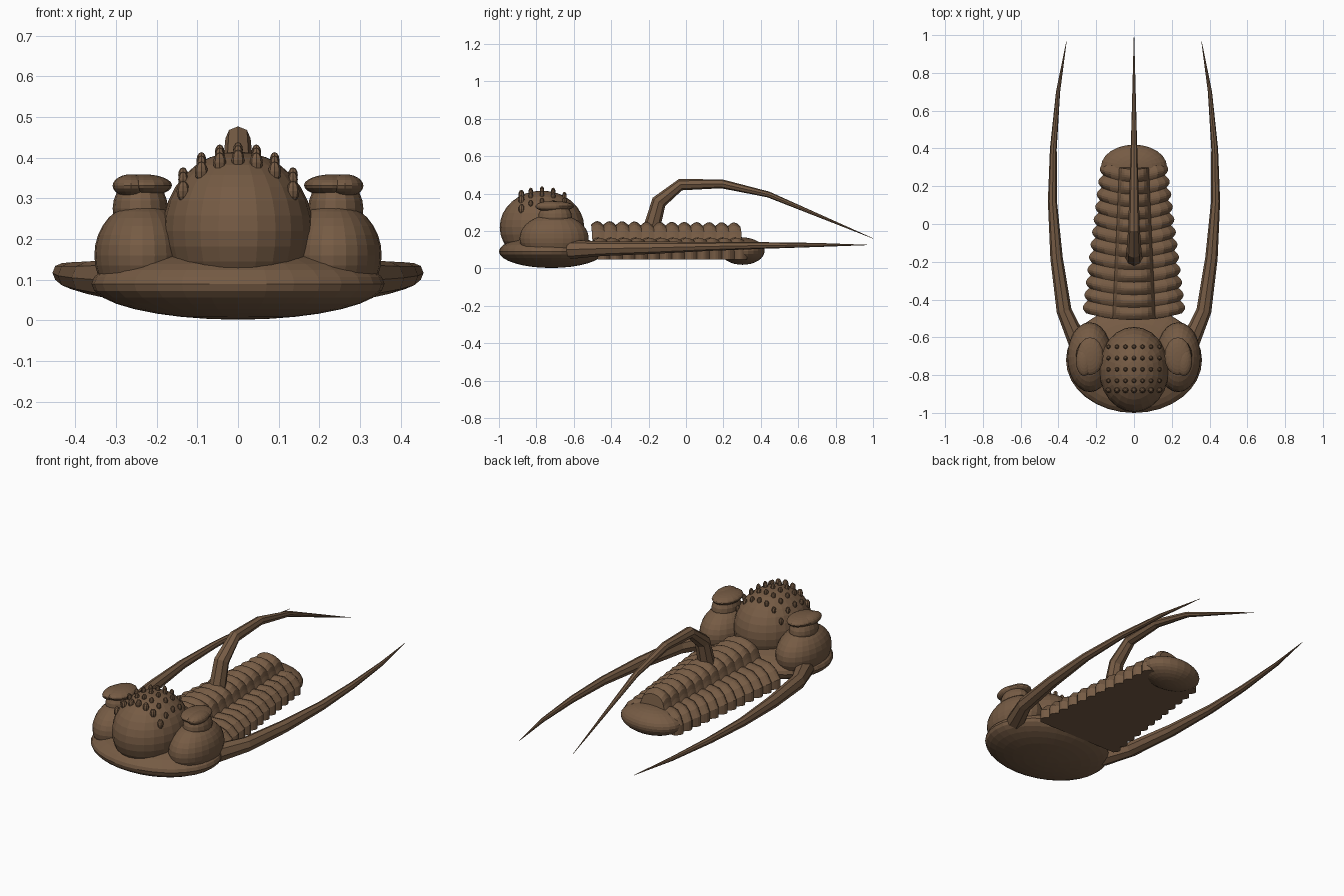
import bpy, bmesh, math
from mathutils import Vector, Matrix

if "Cube" in bpy.data.objects:
    bpy.data.objects.remove(bpy.data.objects["Cube"])

shell = bpy.data.materials.new("brown shell")
shell.diffuse_color = (0.18, 0.105, 0.058, 1)
shell.use_nodes = True
shell.node_tree.nodes["Principled BSDF"].inputs["Base Color"].default_value = shell.diffuse_color


def finish(bm, name):
    bmesh.ops.recalc_face_normals(bm, faces=bm.faces)
    me = bpy.data.meshes.new(name)
    bm.to_mesh(me)
    bm.free()
    me.materials.append(shell)
    ob = bpy.data.objects.new(name, me)
    bpy.context.collection.objects.link(ob)
    return ob


def add_ball(bm, c, r, seg=24, rings=16):
    m = Matrix.Translation(c) @ Matrix.Diagonal((*r, 1))
    bmesh.ops.create_uvsphere(bm, u_segments=seg, v_segments=rings, radius=1, matrix=m)


def ball(name, c, r, seg=24, rings=16):
    bm = bmesh.new()
    add_ball(bm, c, r, seg, rings)
    return finish(bm, name)


def spine(name, path, sides=8):
    """Tapered tube through (x, y, z, radius) points."""
    bm = bmesh.new()
    pts = [Vector(p[:3]) for p in path]
    loops = []
    for i, p in enumerate(pts):
        t = (pts[min(i + 1, len(pts) - 1)] - pts[max(i - 1, 0)]).normalized()
        a = t.cross(Vector((0, 0, 1))).normalized()
        b = a.cross(t)
        loops.append([bm.verts.new(p + path[i][3] * (math.cos(k * math.tau / sides) * a
                      + math.sin(k * math.tau / sides) * b)) for k in range(sides)])
    for l0, l1 in zip(loops, loops[1:]):
        for k in range(sides):
            j = (k + 1) % sides
            bm.faces.new((l0[k], l0[j], l1[j], l1[k]))
    bm.faces.new(loops[0])
    bm.faces.new(loops[-1])
    return finish(bm, name)


# head shield and central dome
ball("head_shield", (0, -0.72, 0.09), (0.36, 0.28, 0.088), 32, 16)
GC, GR = Vector((0, -0.77, 0.22)), Vector((0.185, 0.226, 0.195))
ball("head_dome", GC, GR)

# rows of bumps on the dome
bm = bmesh.new()
for row, y in enumerate((-0.88, -0.83, -0.77, -0.71, -0.65)):
    for k in range(-3, 4):
        x = k * 0.045
        h = 1 - (x / GR.x) ** 2 - ((y - GC.y) / GR.y) ** 2
        if h > 0:
            r = 0.016 if row == 0 else 0.012
            add_ball(bm, (x, y, GC.z + GR.z * math.sqrt(h) + 0.004), (r, r, r * 1.6), 8, 6)
finish(bm, "dome_bumps")

for side, s in (("left", -1), ("right", 1)):
    # cheeks, eye stalks, eyes
    ball(side + "_cheek", (s * 0.235, -0.705, 0.16), (0.118, 0.185, 0.13))
    ball(side + "_eye_stalk", (s * 0.24, -0.70, 0.275), (0.068, 0.09, 0.075), 16, 12)
    ball(side + "_eye_cap", (s * 0.232, -0.70, 0.332), (0.07, 0.1, 0.027), 16, 12)
    ball(side + "_eye", (s * 0.263, -0.725, 0.331), (0.045, 0.08, 0.028), 16, 12)
    # long cheek spines
    spine(side + "_cheek_spine", [
        (s * 0.30, -0.62, 0.10, 0.05), (s * 0.37, -0.46, 0.105, 0.04),
        (s * 0.41, -0.18, 0.11, 0.033), (s * 0.432, 0.12, 0.117, 0.024),
        (s * 0.427, 0.4, 0.122, 0.018), (s * 0.402, 0.7, 0.125, 0.011),
        (s * 0.357, 0.97, 0.125, 0.001)])

# ribbed body: cross-sections swept along y
N, SUB, Y0, Y1 = 12, 6, -0.508, 0.29
bm = bmesh.new()
loops = []
for i in range(N * SUB + 1):
    t = i / (N * SUB)
    bump = math.sin(math.pi * ((i / SUB) % 1))
    y = Y0 + (Y1 - Y0) * t
    w = 0.253 + (0.155 - 0.253) * t + 0.022 * bump
    a = 0.105 - 0.035 * t
    top = 0.233 - 0.008 * t + 0.02 * bump
    base = 0.155 + 0.012 * bump
    half = [(a * math.sin(q), base + (top - base) * math.cos(q) ** 0.7)
            for q in (0, 0.4, 0.8, 1.15, 1.45)]
    half += [(a + 0.008, base - 0.003), (a + 0.5 * (w - a), base - 0.005),
             (a + 0.8 * (w - a), base - 0.028), (w, 0.09 + 0.01 * bump), (w, 0.047)]
    prof = [(-x, z) for x, z in half[:0:-1]] + half
    loops.append([bm.verts.new((x, y + 0.035 * (x / w) ** 2, z)) for x, z in prof])
for l0, l1 in zip(loops, loops[1:]):
    n = len(l0)
    for k in range(n):
        j = (k + 1) % n
        bm.faces.new((l0[k], l0[j], l1[j], l1[k]))
bm.faces.new(loops[0])
bm.faces.new(loops[-1])
finish(bm, "ribbed_body")

# tail plate and tall back spine
ball("tail_plate", (0, 0.302, 0.092), (0.175, 0.118, 0.073))
spine("back_spine", [
    (0, -0.185, 0.21, 0.045), (0, -0.145, 0.355, 0.04), (0, -0.03, 0.447, 0.031),
    (0, 0.19, 0.452, 0.024), (0, 0.44, 0.395, 0.016), (0, 1.0, 0.16, 0.001)])
